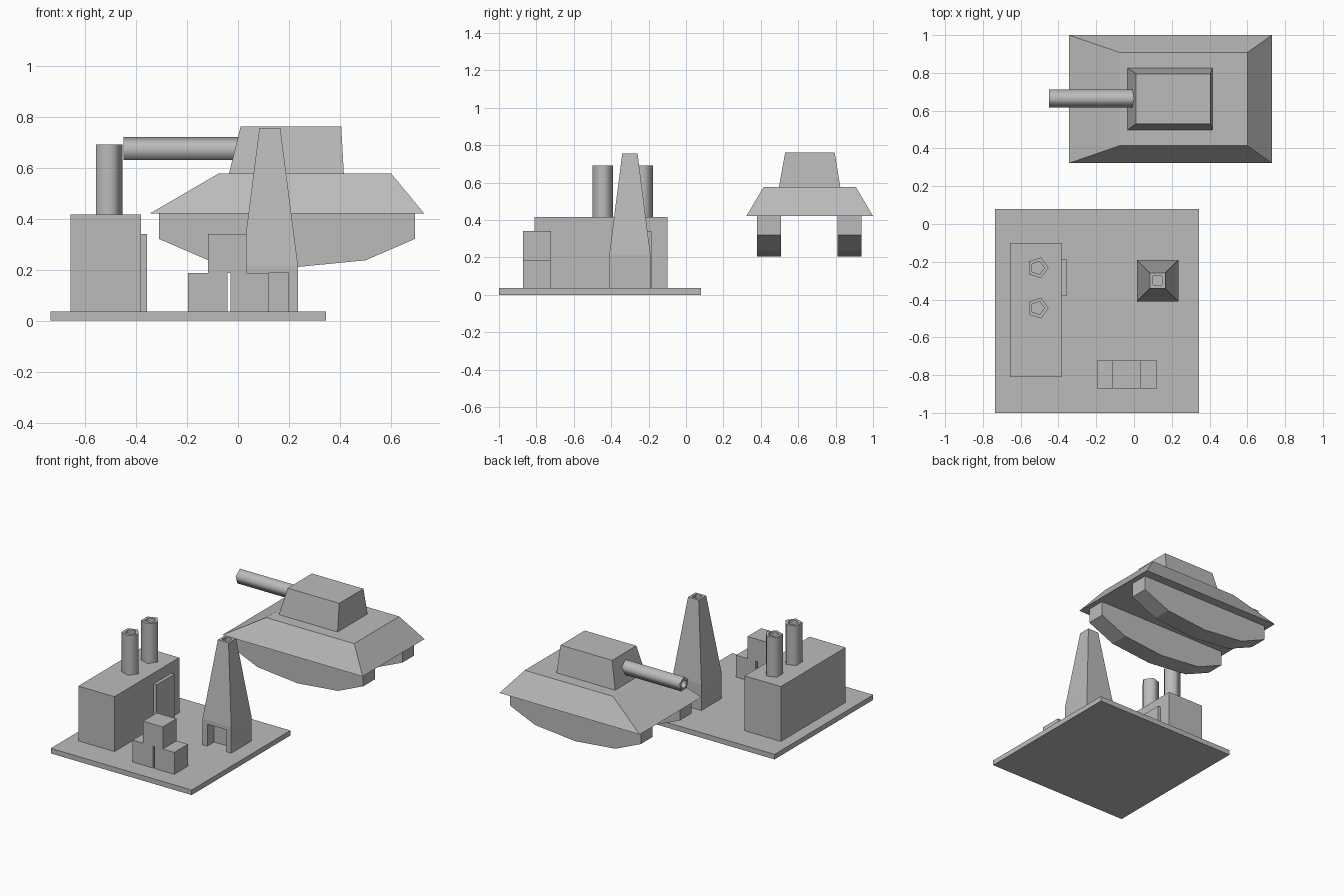
import bpy, bmesh
from math import sin, cos, tau, pi
from mathutils import Matrix

cube = bpy.data.objects.get("Cube")
if cube:
    bpy.data.objects.remove(cube, do_unlink=True)

GREY = (0.5, 0.5, 0.5, 1.0)
mat = bpy.data.materials.new("plain_grey")
mat.use_nodes = True
mat.diffuse_color = GREY
next(n for n in mat.node_tree.nodes
     if n.type == 'BSDF_PRINCIPLED').inputs["Base Color"].default_value = GREY


def loft(name, rings, matrix=Matrix()):
    """Skin a stack of equal-sized rings and cap both ends."""
    bm = bmesh.new()
    loops = [[bm.verts.new(p) for p in ring] for ring in rings]
    for a, b in zip(loops, loops[1:]):
        for i in range(len(a)):
            j = (i + 1) % len(a)
            bm.faces.new((a[i], a[j], b[j], b[i]))
    bm.faces.new(loops[0][::-1])
    bm.faces.new(loops[-1])
    bmesh.ops.recalc_face_normals(bm, faces=bm.faces)
    bm.transform(matrix)
    mesh = bpy.data.meshes.new(name)
    bm.to_mesh(mesh)
    bm.free()
    mesh.materials.append(mat)
    obj = bpy.data.objects.new(name, mesh)
    bpy.context.collection.objects.link(obj)
    return obj


def rect(x0, x1, y0, y1, z):
    return [(x0, y0, z), (x1, y0, z), (x1, y1, z), (x0, y1, z)]


def box(name, x0, x1, y0, y1, z0, z1):
    return loft(name, [rect(x0, x1, y0, y1, z0), rect(x0, x1, y0, y1, z1)])


def pentagon(r, z):
    return [(r * cos(i * tau / 5), r * sin(i * tau / 5), z) for i in range(5)]


def tube(name, r, length, matrix):
    """Five-sided pipe with a hollow far end."""
    obj = loft(name, [pentagon(r, 0), pentagon(r, length),
                      pentagon(r * 0.62, length), pentagon(r * 0.62, length - 0.05)], matrix)
    bpy.ops.object.select_all(action='DESELECT')
    bpy.context.view_layer.objects.active = obj
    obj.select_set(True)
    bpy.ops.object.shade_smooth_by_angle(angle=1.4)
    return obj


# Ground plate
GROUND = 0.035
box("ground_plate", -0.735, 0.345, -1.0, 0.08, 0, GROUND)

# Factory with side door and two chimneys
box("factory", -0.657, -0.38, -0.81, -0.1, GROUND, 0.415)
box("factory_door", -0.38, -0.357, -0.38, -0.185, GROUND, 0.34)
for side, y in (("front", -0.445), ("back", -0.232)):
    tube(side + "_chimney", 0.058, 0.275, Matrix.Translation((-0.51, y, 0.415)))

# Small house: two lower blocks with a slit between, one block on top
for side, x0, x1 in (("left", -0.029, 0.122), ("right", -0.197, -0.042)):
    box(side + "_house_block", x0, x1, -0.872, -0.722, GROUND, 0.187)
box("upper_house_block", -0.117, 0.034, -0.872, -0.722, 0.187, 0.34)


# Tapered tower with hollow top and a doorway cut in the front
def square(h, z):
    return rect(0.125 - h, 0.125 + h, -0.3 - h, -0.3 + h, z)


tower = loft("tower", [square(0.11, GROUND), square(0.11, 0.215), square(0.041, 0.755),
                       square(0.024, 0.755), square(0.024, 0.715)])
cutter = box("doorway_cutter", 0.052, 0.198, -0.45, -0.335, 0, 0.187)
cut = tower.modifiers.new("doorway", 'BOOLEAN')
cut.operation = 'DIFFERENCE'
cut.solver = 'EXACT'
cut.object = cutter
bpy.context.view_layer.update()
cut_mesh = bpy.data.meshes.new_from_object(
    tower.evaluated_get(bpy.context.evaluated_depsgraph_get()))
tower.modifiers.clear()
tower.data = cut_mesh
bpy.data.objects.remove(cutter, do_unlink=True)

# Tank hull and turret
loft("tank_hull", [rect(-0.345, 0.73, 0.322, 1.0, 0.42), rect(-0.075, 0.6, 0.415, 0.908, 0.577)])
loft("tank_turret", [rect(-0.035, 0.415, 0.497, 0.825, 0.577),
                     rect(0.01, 0.405, 0.53, 0.795, 0.76)])

# Tank gun, pointing along -x
tube("tank_gun", 0.05, 0.5, Matrix.Translation((0.05, 0.665, 0.67)) @ Matrix.Rotation(-pi / 2, 4, 'Y'))

# Tank tracks: half profile mirrored about the tank's middle
MID = 0.192
half = [(0.502, 0.42), (0.502, 0.32), (0.308, 0.236)]
profile = ([(MID - dx, z) for dx, z in half] + [(MID, 0.206)]
           + [(MID + dx, z) for dx, z in reversed(half)])
for side, y0, y1 in (("front", 0.38, 0.507), ("back", 0.81, 0.938)):
    loft(side + "_track", [[(x, y, z) for x, z in profile] for y in (y0, y1)])
